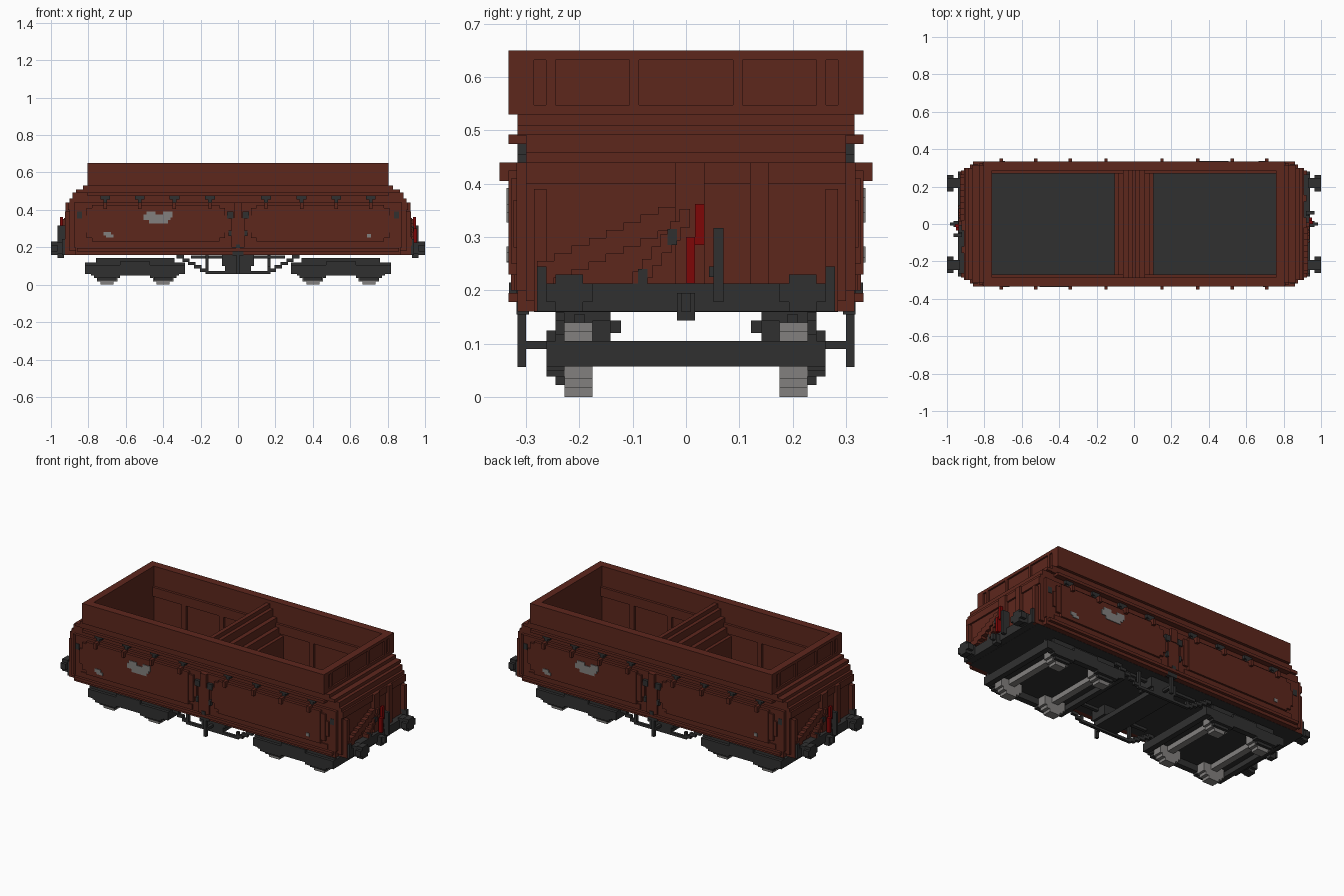
import bpy, bmesh

cube = bpy.data.objects.get("Cube")
if cube:
    bpy.data.objects.remove(cube, do_unlink=True)


def material(name, rgb):
    m = bpy.data.materials.new(name)
    m.use_nodes = True
    m.diffuse_color = (*rgb, 1)
    m.node_tree.nodes["Principled BSDF"].inputs["Base Color"].default_value = (*rgb, 1)
    return m


RED = material("oxide red", (0.110, 0.020, 0.012))
DARK = material("dark grey", (0.030, 0.030, 0.030))
STEEL = material("steel grey", (0.225, 0.217, 0.21))
LEVER = material("bright red", (0.21, 0.002, 0.002))

ONE = [(1, 1)]
TURN = [(1, 1), (-1, -1)]                       # half-turn copies
FOUR = [(1, 1), (-1, 1), (1, -1), (-1, -1)]     # mirrored both ways
SIDES = [(1, 1), (1, -1)]
ENDS = [(1, 1), (-1, 1)]


def part(name, mat, boxes, copies=ONE):
    """One object from boxes (x0, x1, y0, y1, z0, z1), repeated by sign pairs."""
    bm = bmesh.new()
    for sx, sy in copies:
        for x0, x1, y0, y1, z0, z1 in boxes:
            vs = bmesh.ops.create_cube(bm, size=1)["verts"]
            for v in vs:
                v.co.x = sx * ((x0 + x1) / 2 + v.co.x * (x1 - x0))
                v.co.y = sy * ((y0 + y1) / 2 + v.co.y * (y1 - y0))
                v.co.z = (z0 + z1) / 2 + v.co.z * (z1 - z0)
    bmesh.ops.recalc_face_normals(bm, faces=bm.faces)
    mesh = bpy.data.meshes.new(name)
    bm.to_mesh(mesh)
    bm.free()
    mesh.materials.append(mat)
    ob = bpy.data.objects.new(name, mesh)
    bpy.context.collection.objects.link(ob)
    return ob


# Hopper side walls, in bands of slightly different depth
part("side_walls", RED, [
    (-.805, .805, .285, .333, .53, .65),
    (-.83, .83, .27, .316, .49, .53),
    (-.805, .805, .27, .333, .475, .492),
    (-.865, .865, .285, .30, .44, .49),
    (-.87, .87, .285, .316, .16, .44),
    (-.86, .86, .30, .333, .178, .195),
], SIDES)
part("corner_posts", RED, [(.862, .876, .285, .318, .20, .44)], FOUR)

# Stepped end walls, with notched corners in plan
part("end_walls", RED, [
    (.76, .795, -.30, .30, .53, .65),
    (.78, .805, -.333, .333, .632, .65),
    (.78, .805, -.333, .333, .53, .548),
    (.76, .83, -.316, .316, .51, .53),
    (.76, .865, -.316, .316, .492, .51),
    (.76, .885, -.30, .30, .46, .492),
    (.76, .90, -.30, .30, .44, .46),
    (.76, .91, -.30, .30, .40, .44),
    (.76, .90, -.30, .30, .18, .40),
    (.85, .925, .262, .285, .16, .39),
    (.85, .925, -.285, -.262, .16, .39),
], ENDS)
part("end_upper_ribs", RED, [
    (.78, .805, y - .009, y + .009, .54, .64) for y in (-.254, -.097, .097, .254)
] + [(.78, .805, .316, .333, .54, .64), (.78, .805, -.333, -.316, .54, .64)], ENDS)
part("end_lower_ribs", RED, [
    (.88, .922, -.02, .035, .21, .44),
    (.88, .922, .12, .155, .21, .44),
], TURN)

# Diagonal bracing steps on each end
part("end_diagonal_steps", RED, [
    (.89, .93, -.28 + i * .0325, -.2475 + i * .0325, .21 + i * .0145, .255 + i * .0145)
    for i in range(8)
], TURN)
part("end_ladder_steps", RED, [
    (.90, .938, -.10 + i * .0175, -.08 + i * .0175, .20 + i * .0235, .235 + i * .0235)
    for i in range(6)
], TURN)

# Floor, central ridge and inner wall ribs
part("hopper_floor", DARK, [(-.78, .78, -.29, .29, .178, .20)])
part("central_ridge", RED, [
    (-.105, .105, -.29, .29, .20, .46),
    (-.085, .085, -.29, .29, .46, .51),
    (-.06, .06, -.29, .29, .51, .56),
    (-.033, .033, -.29, .29, .56, .605),
    (-.012, .012, -.29, .29, .605, .63),
])
part("inner_wall_ribs", RED, [
    (x - .014, x + .014, .27, .286, .20, .48) for x in (.30, .55)
], FOUR)

# Side discharge doors with stepped corners
part("side_doors", RED, [
    (.10, .78, .30, .333, .23, .425),
    (.07, .81, .30, .328, .25, .41),
    (.05, .83, .30, .324, .28, .37),
    (.08, .82, .30, .322, .20, .23),
], FOUR)
part("centre_posts", RED, [
    (-.035, .035, .30, .328, .20, .36),
    (-.02, .02, .30, .333, .36, .44)], SIDES)
part("side_latches", DARK, [
    (.025, .058, .31, .332, .355, .39),
    (.035, .05, .31, .332, .26, .29),
    (.835, .861, .30, .318, .355, .39),
], FOUR)

# Door hinges
HINGES = (.15, .34, .525, .71)
part("hinge_brackets", DARK, [
    box for x in HINGES for box in (
        (x - .026, x + .026, .29, .316, .455, .475),
        (x - .010, x + .010, .29, .316, .425, .455))], FOUR)
part("hinge_tongues", RED, [(x - .009, x + .009, .31, .35, .405, .44) for x in HINGES], FOUR)

# Bare patches on the doors
part("bare_patches", STEEL, [
    (-.505, -.36, -.337, -.33, .345, .375),
    (-.49, -.44, -.337, -.33, .37, .392),
    (-.40, -.35, -.337, -.33, .36, .392),
    (-.475, -.375, -.337, -.33, .327, .35),
    (-.72, -.68, -.337, -.33, .262, .282),
    (-.705, -.665, -.337, -.33, .252, .268),
    (.69, .71, -.337, -.33, .253, .272),
], TURN)

# Underframe, headstocks, buffers and couplings
part("underframe", DARK, [(-.90, .90, -.285, .285, .159, .179)])
part("headstocks", DARK, [
    (.88, .94, -.28, .28, .16, .213),
    (.90, .94, .262, .28, .21, .245),
    (.90, .94, -.28, -.262, .21, .245),
], ENDS)
part("buffers", DARK, [
    (.93, .97, .193, .245, .165, .225),
    (.965, 1.0, .175, .262, .178, .213),
    (.965, 1.0, .193, .245, .16, .23),
], FOUR)
part("coupling_hooks", DARK, [
    (.93, .965, -.017, .017, .143, .195),
    (.96, .985, -.009, .009, .16, .195),
], ENDS)

# End brake lever and fittings
part("brake_levers", LEVER, [
    (.935, .952, .017, .035, .285, .362),
    (.935, .958, 0, .017, .213, .30),
], TURN)
part("end_fittings", DARK, [
    (.92, .965, .052, .07, .178, .317),
    (.92, .94, -.035, -.017, .285, .315),
    (.92, .94, -.09, -.072, .213, .24),
    (.92, .935, .043, .052, .225, .245),
], TURN)

# Bogies: open frames, so the axles show from underneath
part("bogie_frames", DARK, [
    box for c in (-.55, .55) for box in (
        (c - .24, c + .24, -.25, .25, .088, .105),
        (c - .267, c - .235, -.262, .262, .057, .105),
        (c + .235, c + .267, -.262, .262, .057, .105))])
part("bogie_sides", DARK, [
    (.283, .817, .228, .262, .066, .105),
    (.283, .817, .228, .245, .10, .118),
    (.315, .785, .228, .262, .05, .07),
    (.34, .76, .228, .245, .105, .143),
    (.47, .63, .245, .262, .07, .125),
    (.45, .65, .142, .175, .10, .143),
    (.47, .63, .122, .142, .12, .143),
], FOUR)
AXLES = (.40, .70)
part("axle_boxes", DARK, [
    box for x in AXLES for box in (
        (x - .07, x + .07, .228, .262, .038, .06),
        (x - .05, x + .05, .228, .245, .022, .04))], FOUR)
part("wheels", STEEL, [
    (x - w, x + w, .175, .228, .07 - h, .07 + h)
    for x in AXLES for w, h in ((.035, .07), (.055, .053), (.07, .035))], FOUR)
part("axles", STEEL, [(x - .02, x + .02, -.18, .18, .058, .09) for x in AXLES], ENDS)

# Door gear hung below the middle
part("door_gear", DARK, [
    (-.085, .085, .142, .245, .10, .16),
    (-.065, .065, .142, .245, .07, .105),
    (-.03, .03, .295, .318, .155, .20),
    (-.012, .012, .30, .332, .18, .215),
    (-.25, .25, .19, .21, .14, .155),
], SIDES)
part("cross_tank", DARK, [(-.07, .07, -.245, .245, .07, .10)])

# Hanging frame with stepped diagonals, and its outer centre posts
part("hanging_frame", DARK, [
    (-.17, .17, .228, .245, .058, .074),
    (.158, .174, .228, .245, .058, .16),
    (-.174, -.158, .228, .245, .058, .10),
    (-.009, .009, .24, .302, .09, .105),
    (-.009, .009, .30, .316, .056, .165),
] + [
    (s * (.182 + i * .032) - .02, s * (.182 + i * .032) + .02, .228, .245,
     .068 + i * .018, .086 + i * .018)
    for s in (-1, 1) for i in range(5)
], TURN)
